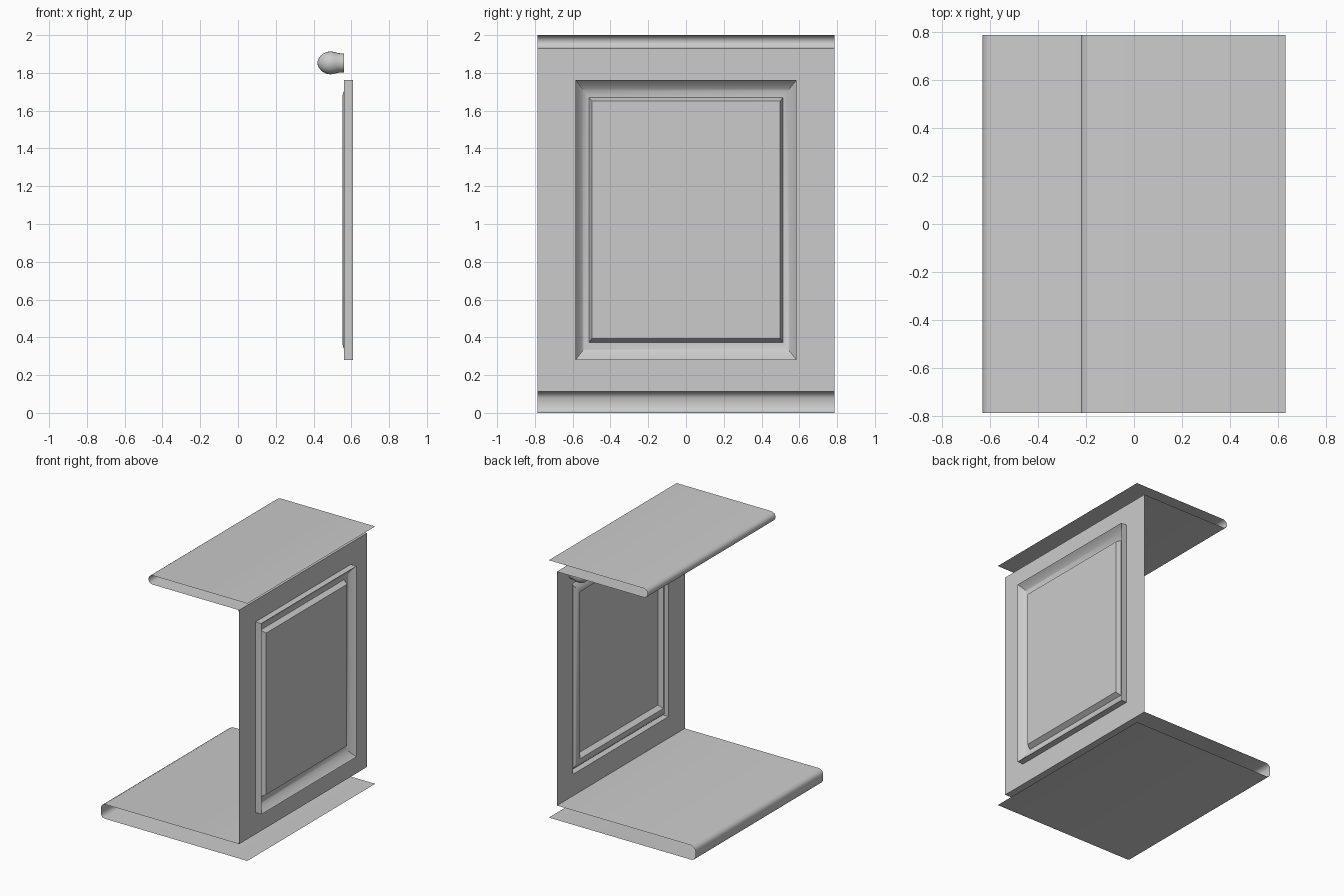
import bpy, bmesh, math

if "Cube" in bpy.data.objects:
    bpy.data.objects.remove(bpy.data.objects["Cube"])

HALF_Y = 0.785


def finish(name, bm, angle=35):
    bmesh.ops.recalc_face_normals(bm, faces=bm.faces)
    mesh = bpy.data.meshes.new(name)
    bm.to_mesh(mesh)
    bm.free()
    obj = bpy.data.objects.new(name, mesh)
    bpy.context.collection.objects.link(obj)
    bpy.ops.object.select_all(action='DESELECT')
    obj.select_set(True)
    bpy.context.view_layer.objects.active = obj
    bpy.ops.object.shade_smooth_by_angle(angle=math.radians(angle))
    return obj


def extruded_sheet(name, profile):
    """Open x/z profile swept along the full width."""
    bm = bmesh.new()
    rows = [[bm.verts.new((x, y, z)) for x, z in profile] for y in (-HALF_Y, HALF_Y)]
    for i in range(len(profile) - 1):
        bm.faces.new((rows[0][i], rows[0][i + 1], rows[1][i + 1], rows[1][i]))
    return finish(name, bm, 60)


def nested_rectangles(name, rings, fill):
    """Bridge rectangles given as (x, half_y, z_low, z_high)."""
    bm = bmesh.new()
    loops = [[bm.verts.new((x, sy * hy, z)) for sy, z in ((-1, lo), (1, lo), (1, hi), (-1, hi))]
             for x, hy, lo, hi in rings]
    for a, b in zip(loops, loops[1:]):
        for i in range(4):
            j = (i + 1) % 4
            bm.faces.new((a[i], a[j], b[j], b[i]))
    if fill:
        bm.faces.new(loops[-1])
    return finish(name, bm)


# Base and counter: open-ended boards with rounded noses
extruded_sheet("base_board", [(0.63, 0), (-0.60, 0), (-0.62, 0.01), (-0.63, 0.03), (-0.63, 0.08),
                              (-0.62, 0.10), (-0.595, 0.112), (0.56, 0.112)])
extruded_sheet("counter_top", [(0.56, 1.93), (-0.19, 1.93), (-0.21, 1.938), (-0.22, 1.955),
                               (-0.22, 1.972), (-0.21, 1.99), (-0.185, 2.0), (0.63, 2.0)])

# Flat facing around the recessed panel
nested_rectangles("facing_frame", [(0.56, HALF_Y, 0.112, 1.93), (0.56, 0.585, 0.28, 1.763)], False)

# Recessed panel: straight wall, curved cove, then a step into the field
rings = [(0.56, 0.585, 0.28, 1.763)]
for k in range(9):
    f = k / 8
    rings.append((0.553 + 0.057 * (1 - f) ** 2, 0.585 - 0.072 * f, 0.28 + 0.093 * f, 1.763 - 0.093 * f))
rings.append((0.59, 0.498, 0.395, 1.65))
nested_rectangles("recessed_panel", rings, True)

# Row of turned knobs on the -x side
knob = [(0.42, 0), (0.424, 0.018), (0.435, 0.035), (0.45, 0.049), (0.47, 0.058), (0.49, 0.061),
        (0.51, 0.058), (0.527, 0.053), (0.545, 0.05), (0.56, 0.05)]
for n, y in enumerate((-0.59, -0.197, 0.197, 0.59)):
    bm = bmesh.new()
    pts = [bm.verts.new((x, y + r, 1.853)) for x, r in knob]
    edges = [bm.edges.new(p) for p in zip(pts, pts[1:])]
    bmesh.ops.spin(bm, geom=pts + edges, cent=(0, y, 1.853), axis=(1, 0, 0),
                   angle=math.tau, steps=24, use_merge=True)
    bmesh.ops.remove_doubles(bm, verts=bm.verts, dist=1e-5)
    finish(f"knob_{n + 1}", bm, 60)
